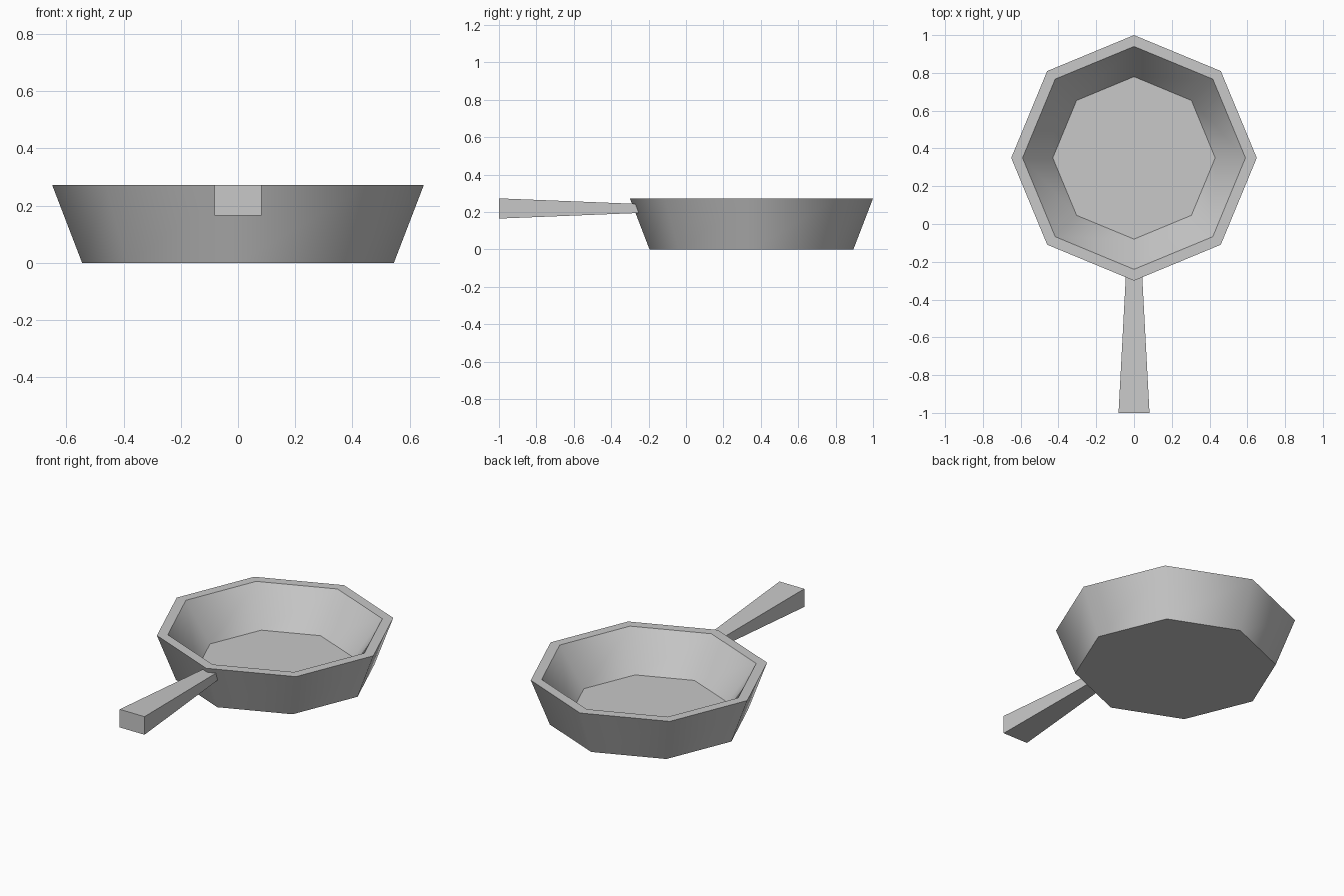
import bpy
import bmesh
import math

default = bpy.data.objects.get("Cube")
if default:
    bpy.data.objects.remove(default, do_unlink=True)

SIDES = 8
PAN_Y = 0.35

# Single grey metal
metal = bpy.data.materials.new("grey metal")
metal.use_nodes = True
grey = (0.58, 0.58, 0.58, 1)
metal.diffuse_color = grey
metal.node_tree.nodes["Principled BSDF"].inputs["Base Color"].default_value = grey


def loft(name, rings):
    """Skin a list of vertex rings and cap both ends."""
    bm = bmesh.new()
    loops = [[bm.verts.new(co) for co in ring] for ring in rings]
    for a, b in zip(loops, loops[1:]):
        n = len(a)
        for i in range(n):
            j = (i + 1) % n
            bm.faces.new((a[i], a[j], b[j], b[i]))
    bm.faces.new(loops[0])
    bm.faces.new(loops[-1])
    bmesh.ops.recalc_face_normals(bm, faces=bm.faces)
    mesh = bpy.data.meshes.new(name)
    bm.to_mesh(mesh)
    bm.free()
    mesh.materials.append(metal)
    obj = bpy.data.objects.new(name, mesh)
    bpy.context.collection.objects.link(obj)
    return obj


def octagon(radius, z):
    angles = [math.tau * i / SIDES for i in range(SIDES)]
    return [(radius * math.cos(a), PAN_Y + radius * math.sin(a), z) for a in angles]


def rectangle(y, half_width, low, high):
    return [(-half_width, y, low), (half_width, y, low),
            (half_width, y, high), (-half_width, y, high)]


# Pan bowl: outer base, outer rim, inner rim, inner floor
profile = [(0.545, 0), (0.65, 0.273), (0.59, 0.273), (0.43, 0.055)]
bowl = loft("pan_bowl", [octagon(r, z) for r, z in profile])
bpy.ops.object.select_all(action="DESELECT")
bowl.select_set(True)
bpy.context.view_layer.objects.active = bowl
bpy.ops.object.shade_smooth_by_angle(angle=math.radians(50))

# Handle: flares out towards its free end
loft("handle", [rectangle(-1, 0.082, 0.165, 0.273),
                rectangle(-0.25, 0.042, 0.195, 0.243)])
